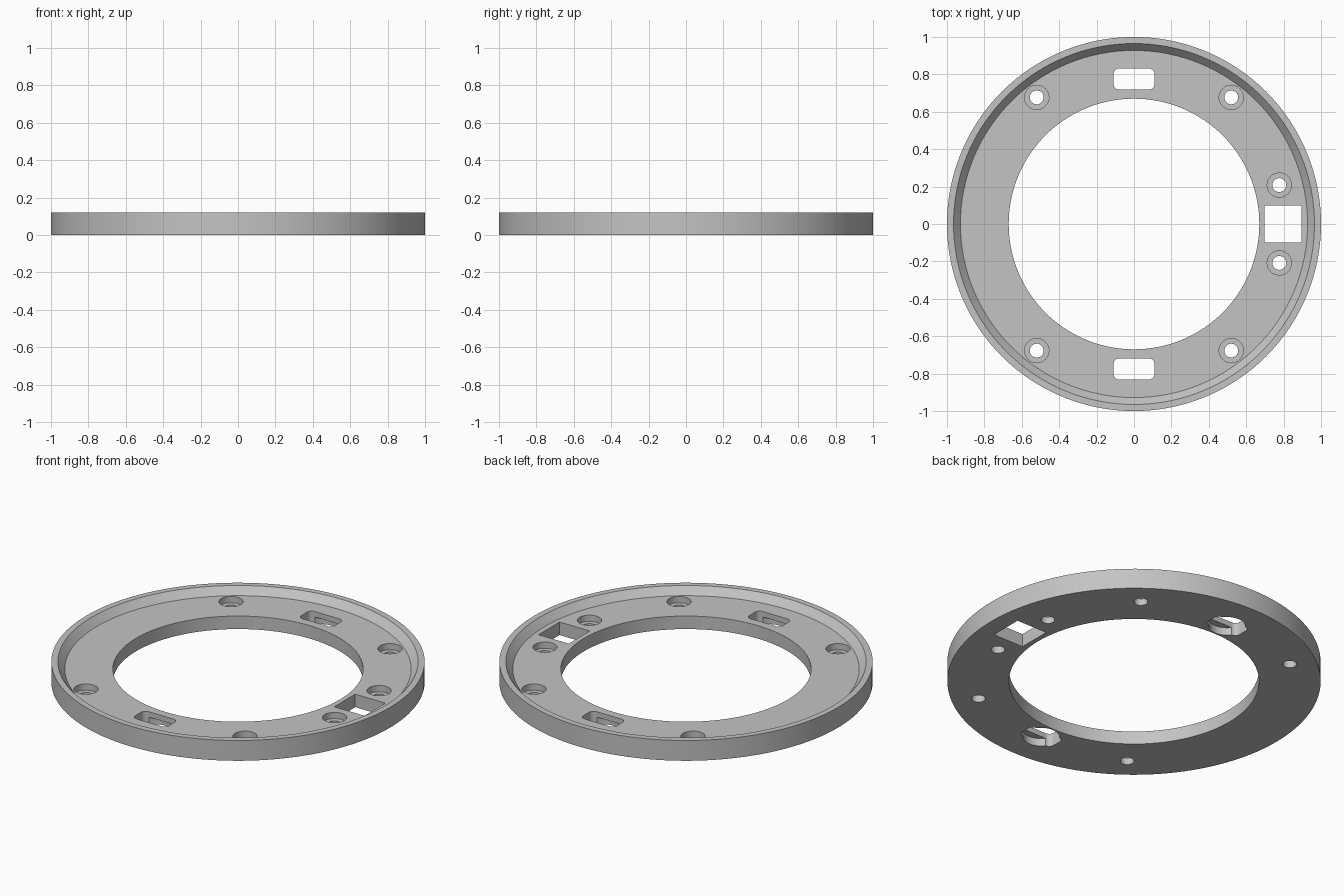
import bpy, bmesh, math

if "Cube" in bpy.data.objects:
    bpy.data.objects.remove(bpy.data.objects["Cube"])

FLOOR, TOP = 0.077, 0.12

grey = bpy.data.materials.new("plain grey")
grey.diffuse_color = (0.55, 0.55, 0.55, 1)
grey.use_nodes = True
grey.node_tree.nodes["Principled BSDF"].inputs["Base Color"].default_value = grey.diffuse_color


def make_object(name, bm):
    bmesh.ops.recalc_face_normals(bm, faces=bm.faces)
    mesh = bpy.data.meshes.new(name)
    bm.to_mesh(mesh)
    bm.free()
    obj = bpy.data.objects.new(name, mesh)
    bpy.context.collection.objects.link(obj)
    return obj


def lathe(name, profile, steps):
    """Spin a closed (radius, z) profile around the z axis."""
    bm = bmesh.new()
    rings = []
    for i in range(steps):
        a = 2 * math.pi * i / steps
        rings.append([bm.verts.new((r * math.cos(a), r * math.sin(a), z)) for r, z in profile])
    n = len(profile)
    for i in range(steps):
        p, q = rings[i], rings[(i + 1) % steps]
        for j in range(n):
            k = (j + 1) % n
            bm.faces.new((p[j], q[j], q[k], p[k]))
    return make_object(name, bm)


def prism(name, outline, z0, z1):
    """Extrude a flat outline from z0 up to z1."""
    bm = bmesh.new()
    low = [bm.verts.new((x, y, z0)) for x, y in outline]
    high = [bm.verts.new((x, y, z1)) for x, y in outline]
    bm.faces.new(low[::-1])
    bm.faces.new(high)
    n = len(outline)
    for i in range(n):
        k = (i + 1) % n
        bm.faces.new((low[i], low[k], high[k], high[i]))
    return make_object(name, bm)


def circle(cx, cy, r, steps=40):
    return [(cx + r * math.cos(2 * math.pi * i / steps),
             cy + r * math.sin(2 * math.pi * i / steps)) for i in range(steps)]


def rounded_rect(cx, cy, hx, hy, r, steps=6):
    pts = []
    for q, (sx, sy) in enumerate(((1, 1), (-1, 1), (-1, -1), (1, -1))):
        for i in range(steps + 1):
            a = math.pi / 2 * (q + i / steps)
            pts.append((cx + sx * (hx - r) + r * math.cos(a),
                        cy + sy * (hy - r) + r * math.sin(a)))
    return pts


# Ring body with a raised, sloped rim
ring = lathe("mounting_ring", [(0.67, 0), (1, 0), (1, TOP), (0.965, TOP),
                               (0.928, FLOOR), (0.67, FLOOR)], 128)
ring.data.materials.append(grey)

cutters = []

# Counterbored screw holes
holes = [(sx * 0.52, sy * 0.677) for sx in (-1, 1) for sy in (-1, 1)]
holes += [(0.777, sy * 0.208) for sy in (-1, 1)]
for x, y in holes:
    cutters.append(prism("screw_hole_cutter", circle(x, y, 0.037), -0.1, 0.2))
    cutters.append(prism("counterbore_cutter", circle(x, y, 0.065), 0.04, 0.2))

# Rounded slots with a round pocket underneath
for s in (-1, 1):
    cutters.append(prism("slot_cutter", rounded_rect(0, s * 0.775, 0.11, 0.056, 0.03), -0.1, 0.2))
    cutters.append(prism("pocket_cutter", circle(0, s * 0.775, 0.097, 48), -0.1, 0.045))

# Square window
cutters.append(prism("window_cutter", [(0.698, -0.098), (0.896, -0.098),
                                       (0.896, 0.098), (0.698, 0.098)], -0.1, 0.2))

bpy.context.view_layer.objects.active = ring
ring.select_set(True)
for cutter in cutters:
    mod = ring.modifiers.new("cut", "BOOLEAN")
    mod.operation = "DIFFERENCE"
    mod.solver = "EXACT"
    mod.object = cutter
    bpy.ops.object.modifier_apply(modifier=mod.name)
    bpy.data.objects.remove(cutter, do_unlink=True)

bpy.ops.object.shade_smooth_by_angle(angle=math.radians(30))
